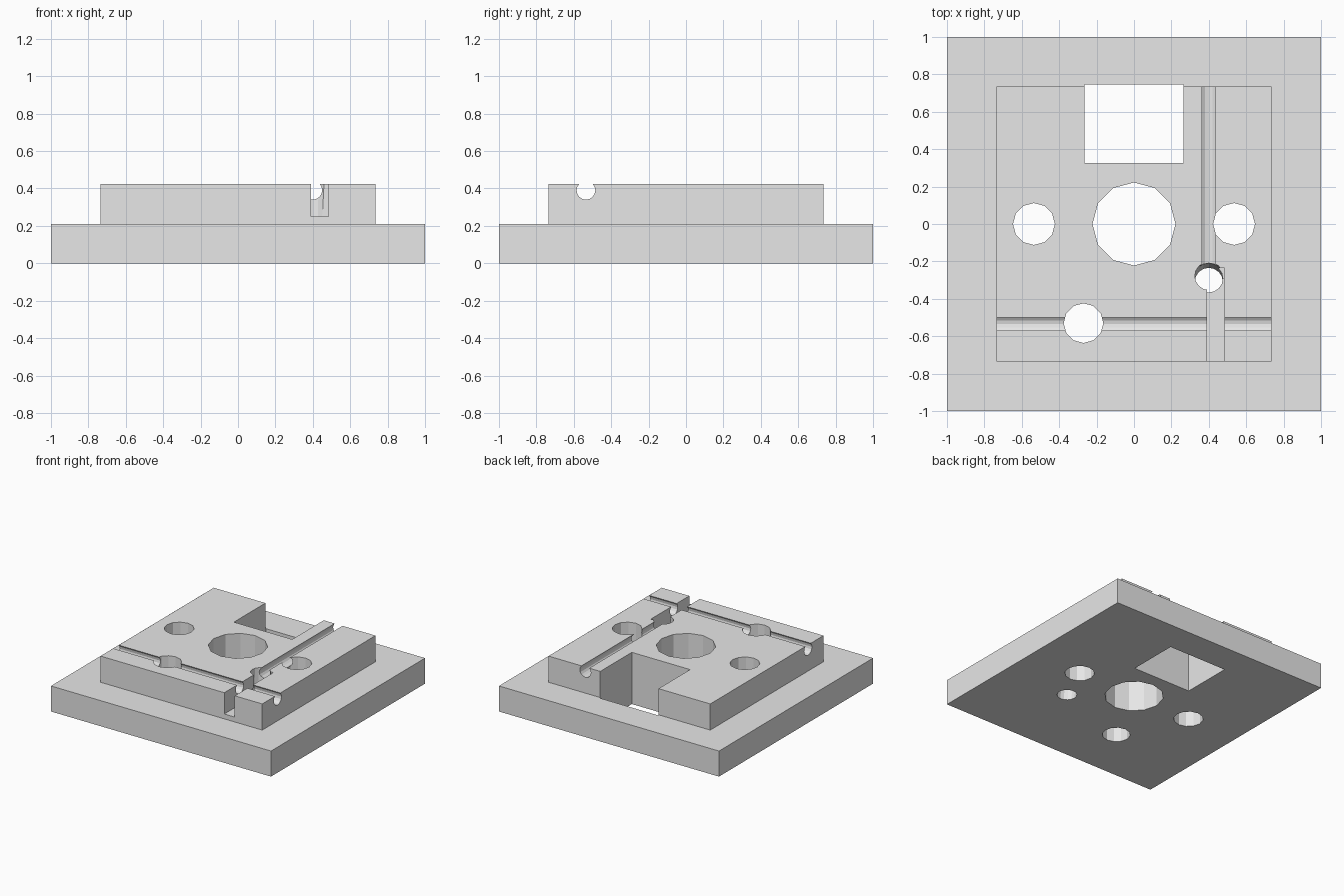
import bpy
import math
from mathutils import Vector

cube = bpy.data.objects.get("Cube")
if cube:
    bpy.data.objects.remove(cube, do_unlink=True)

PLATE_TOP = 0.21
BLOCK_TOP = 0.425
HALF = 0.735

grey = bpy.data.materials.new("plain grey")
grey.use_nodes = True
grey.diffuse_color = (0.8, 0.8, 0.8, 1)
grey.node_tree.nodes["Principled BSDF"].inputs["Base Color"].default_value = (0.8, 0.8, 0.8, 1)


def box(name, low, high):
    low, high = Vector(low), Vector(high)
    bpy.ops.mesh.primitive_cube_add(size=1, location=(low + high) / 2)
    obj = bpy.context.object
    obj.name = name
    obj.scale = high - low
    bpy.ops.object.transform_apply(location=True, rotation=True, scale=True)
    obj.data.materials.append(grey)
    return obj


def rod(name, start, end, radius, sides=12):
    start, end = Vector(start), Vector(end)
    axis = end - start
    bpy.ops.mesh.primitive_cylinder_add(
        vertices=sides, radius=radius, depth=axis.length, location=(start + end) / 2,
        rotation=axis.to_track_quat("Z", "Y").to_euler())
    obj = bpy.context.object
    obj.name = name
    bpy.ops.object.transform_apply(location=True, rotation=True, scale=True)
    obj.data.materials.append(grey)
    return obj


def combine(target, tool, operation):
    """Apply one boolean and discard the tool."""
    tool.hide_render = True
    mod = target.modifiers.new(tool.name, "BOOLEAN")
    mod.operation = operation
    mod.solver = "EXACT"
    mod.object = tool
    bpy.context.view_layer.objects.active = target
    bpy.ops.object.modifier_apply(modifier=mod.name)
    bpy.data.objects.remove(tool, do_unlink=True)


# Square base with a smaller raised block
plate = box("stepped_plate", (-1, -1, 0), (1, 1, PLATE_TOP))
combine(plate, box("raised_block", (-HALF, -HALF, 0.1), (HALF, HALF, BLOCK_TOP)), "UNION")

# Rectangular opening near the back edge
combine(plate, box("window", (-0.265, 0.325, -0.1), (0.265, 0.745, 0.6)), "DIFFERENCE")

# Vertical through holes
for x, y, radius in ((0, 0, 0.222), (-0.535, 0, 0.112), (0.535, 0, 0.112), (-0.27, -0.53, 0.106)):
    combine(plate, rod("hole", (x, y, -0.1), (x, y, 0.6), radius), "DIFFERENCE")

# Slightly tilted small hole
combine(plate, rod("tilted_hole", (0.4, -0.317, -0.1), (0.4, -0.265, 0.6), 0.075, 16), "DIFFERENCE")

# Round grooves, open along the top
combine(plate, rod("cross_groove", (-0.9, -0.535, 0.39), (0.9, -0.535, 0.39), 0.05, 16), "DIFFERENCE")
combine(plate, rod("back_groove", (0.4, -0.28, 0.39), (0.4, 0.9, 0.39), 0.05, 16), "DIFFERENCE")

# Deep square slot from the tilted hole to the front
combine(plate, box("front_slot", (0.39, -0.9, 0.25), (0.485, -0.235, 0.6)), "DIFFERENCE")

plate.data.shade_flat()
